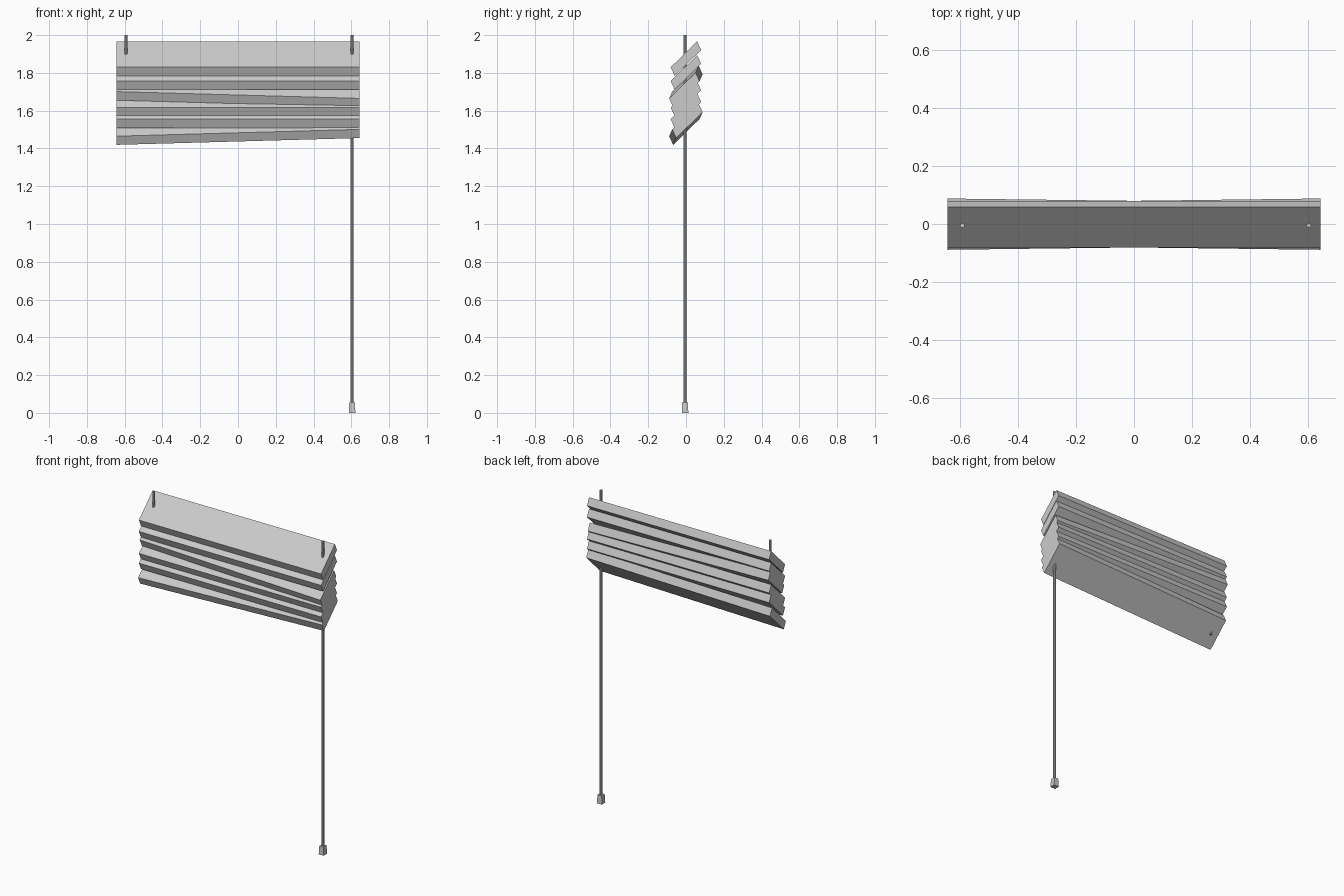
import bpy, bmesh

if "Cube" in bpy.data.objects:
    bpy.data.objects.remove(bpy.data.objects["Cube"])

HALF = 0.644       # half length of a slat
CORD_Y = -0.005

# Slanted slat cross-section (y, z relative to the front upper edge height)
PROFILE = [(-0.081, 0.0), (0.059, 0.137), (0.08, 0.091), (-0.06, -0.046)]


def finish(bm, name):
    bmesh.ops.recalc_face_normals(bm, faces=bm.faces)
    mesh = bpy.data.meshes.new(name)
    bm.to_mesh(mesh)
    bm.free()
    obj = bpy.data.objects.new(name, mesh)
    bpy.context.collection.objects.link(obj)
    return obj


def slat(name, z, dz=0.0, dy=0.0):
    """Tilted slat; dz and dy skew the left end up/back and the right end down/forward."""
    bm = bmesh.new()
    left, right = [[bm.verts.new((s * HALF, y - s * dy, z + h - s * dz)) for y, h in PROFILE]
                   for s in (-1, 1)]
    bm.faces.new(left)
    bm.faces.new(right)
    for i in range(4):
        j = (i + 1) % 4
        bm.faces.new((left[i], left[j], right[j], right[i]))
    return finish(bm, name)


def cord(name, x, z0, z1, radius=0.008):
    bpy.ops.mesh.primitive_cylinder_add(vertices=8, radius=radius, depth=z1 - z0,
                                        location=(x, CORD_Y, (z0 + z1) / 2))
    bpy.context.object.name = name


# Slats, top to bottom; two hang crooked
for i, (z, dz, dy) in enumerate([(1.83, 0, 0), (1.757, 0, 0), (1.683, 0.018, 0.008),
                                 (1.617, 0, 0), (1.555, 0, 0), (1.483, -0.018, -0.008)]):
    slat(f"slat_{i + 1}", z, dz, dy)

# Hanging cords
cord("left_cord", -0.593, 1.475, 2.0)
cord("pull_cord", 0.604, 0.03, 2.0)

# Tapered square pull weight at the end of the long cord
bm = bmesh.new()
bmesh.ops.create_cube(bm, size=1.0)
for v in bm.verts:
    w = 0.03 if v.co.z > 0 else 0.035
    v.co = (0.604 + v.co.x * w, CORD_Y + v.co.y * w, (v.co.z + 0.5) * 0.054)
finish(bm, "pull_weight")
